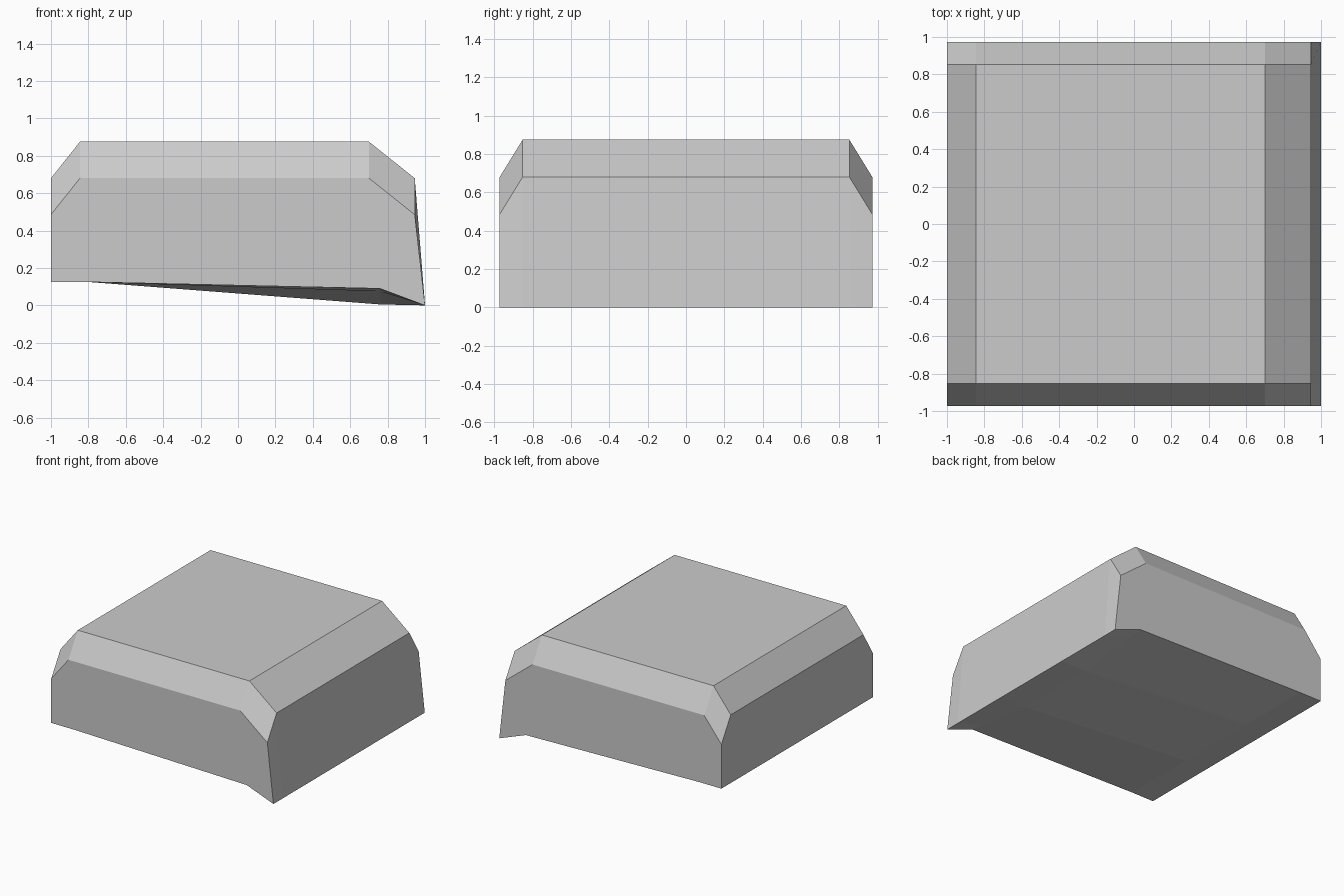
import bpy
import bmesh

cube = bpy.data.objects.get("Cube")
if cube:
    bpy.data.objects.remove(cube, do_unlink=True)

# Single stone grey
grey = bpy.data.materials.new("stone_grey")
grey.use_nodes = True
colour = (0.6, 0.6, 0.6, 1)
grey.diffuse_color = colour
grey.node_tree.nodes["Principled BSDF"].inputs["Base Color"].default_value = colour


def section(top_drop, sag):
    """Cross-section in x and z: chamfered top, flared right foot, sagging underside."""
    return [(-1, 0.125), (-1, 0.68 - top_drop), (-0.845, 0.875 - top_drop),
            (0.70, 0.875 - top_drop), (0.945, 0.68 - top_drop),
            (1, 0), (0.76, 0.09 - sag), (-0.8, 0.125)]


# Sections from front to back: dropped ends make the end chamfers
half = [(0.973, 0.195, 0), (0.853, 0, 0.015), (0.35, 0, 0.085)]
stations = [(-y, d, s) for y, d, s in half] + half[::-1]

bm = bmesh.new()
rings = [[bm.verts.new((x, y, z)) for x, z in section(d, s)] for y, d, s in stations]
for a, b in zip(rings, rings[1:]):
    for i in range(len(a)):
        j = (i + 1) % len(a)
        bm.faces.new((a[i], a[j], b[j], b[i]))
bm.faces.new(rings[0])
bm.faces.new(rings[-1])

# Merge the coplanar strips of the top and side walls
bmesh.ops.dissolve_limit(bm, angle_limit=0.001, verts=bm.verts, edges=bm.edges)
bmesh.ops.recalc_face_normals(bm, faces=bm.faces)

mesh = bpy.data.meshes.new("chamfered_block")
bm.to_mesh(mesh)
bm.free()
mesh.materials.append(grey)
block = bpy.data.objects.new("chamfered_block", mesh)
bpy.context.collection.objects.link(block)
